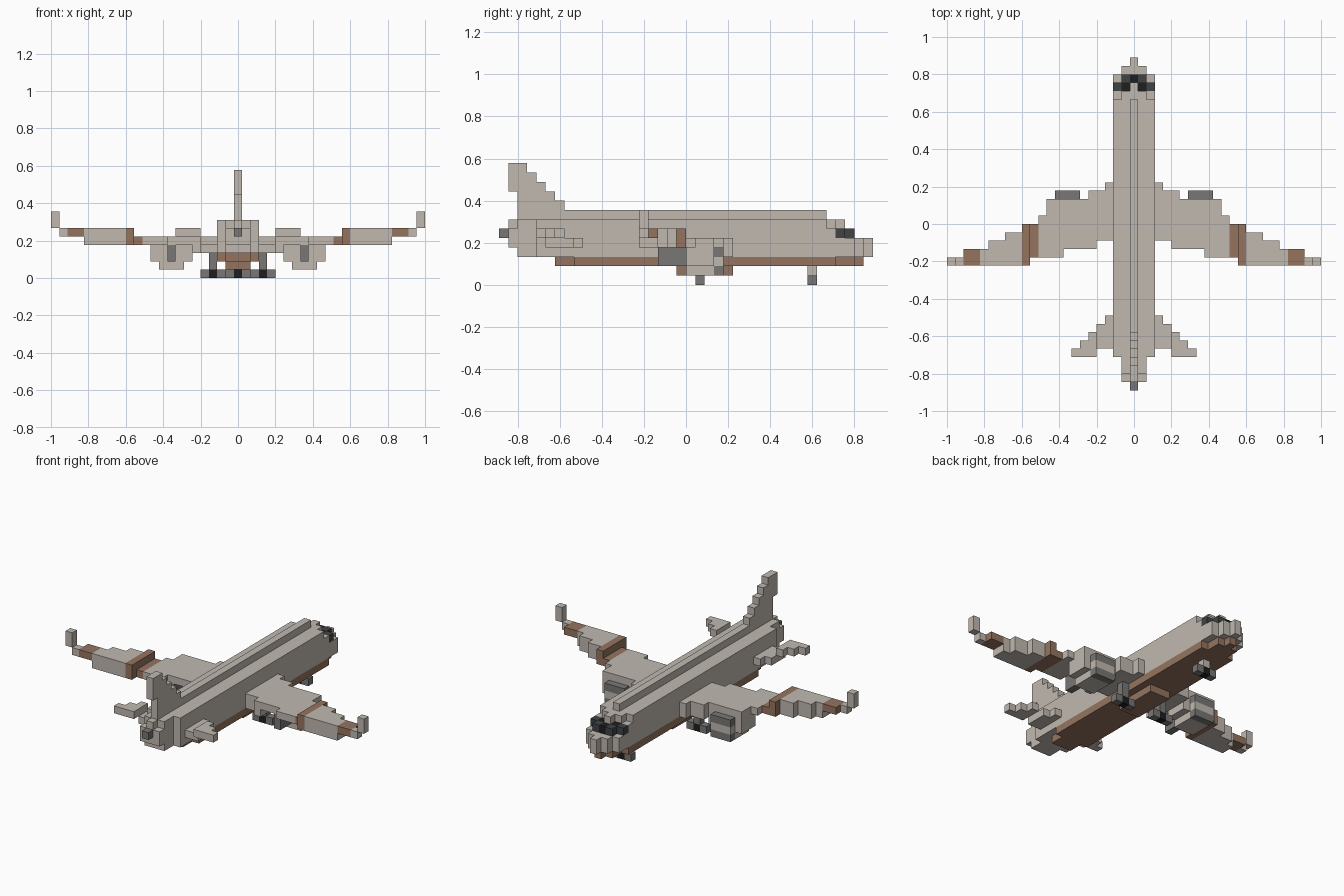
import bpy
import bmesh
from mathutils import Matrix, Vector

default_cube = bpy.data.objects.get("Cube")
if default_cube:
    bpy.data.objects.remove(default_cube, do_unlink=True)

UNIT = 2 / 45          # edge of one block
HALF_LENGTH = 20       # blocks from the tail tip to the middle


def make_material(name, red, green, blue):
    material = bpy.data.materials.new(name)
    material.use_nodes = True
    colour = (red, green, blue, 1)
    material.diffuse_color = colour
    material.node_tree.nodes["Principled BSDF"].inputs["Base Color"].default_value = colour
    return material


hull_grey = make_material("warm light grey", .53, .485, .435)
brown = make_material("brown", .3, .175, .115)
metal = make_material("mid grey", .19, .185, .18)
glass = make_material("dark grey", .053, .055, .06)
black = make_material("black", .013, .013, .014)


def build_part(name, material, blocks, mirrored=False):
    """Blocks are (x, y, z) spans of grid cells, both ends included."""
    mesh = bpy.data.meshes.new(name)
    bm = bmesh.new()
    for side in ((1, -1) if mirrored else (1,)):
        for spans in blocks:
            low = Vector([span[0] for span in spans])
            high = Vector([span[1] for span in spans])
            centre = (low + high) / 2 + Vector((0, .5 - HALF_LENGTH, .5))
            centre.x *= side
            size = high - low + Vector((1, 1, 1))
            matrix = Matrix.Translation(centre * UNIT) @ Matrix.Diagonal((*(size * UNIT), 1))
            bmesh.ops.create_cube(bm, size=1, matrix=matrix)
    bm.to_mesh(mesh)
    bm.free()
    mesh.materials.append(material)
    part = bpy.data.objects.new(name, mesh)
    bpy.context.collection.objects.link(part)
    return part


def wide(half_width):
    return (-half_width, half_width)


def one(cell):
    return (cell, cell)


# Fuselage, with its stepped nose and tail
build_part("fuselage", hull_grey, [
    (wide(2), (4, 34), (3, 6)),
    (wide(2), one(35), (3, 5)),
    (wide(1), one(35), one(6)),
    (wide(2), (36, 37), (3, 4)),
    (wide(0), one(36), (5, 6)),
])
build_part("nose", hull_grey, [
    (wide(1), one(38), (3, 4)),
    (wide(0), one(39), (3, 4)),
])
build_part("tail_cone", hull_grey, [
    (wide(1), (2, 3), (3, 6)),
    (wide(1), one(1), (4, 5)),
    (wide(0), one(1), one(6)),
])
build_part("tail_exhaust", metal, [(wide(0), one(0), one(5))])
build_part("spine", hull_grey, [(wide(0), (7, 34), one(7))])

# Brown underside
build_part("belly", brown, [
    (wide(1), (6, 7), one(2)),
    (wide(2), (8, 35), one(2)),
    (wide(1), (36, 37), one(2)),
    (wide(0), one(38), one(2)),
    (wide(1), (19, 24), one(1)),
])

# Cockpit glass
build_part("side_windows", glass, [
    (one(2), one(36), one(5)),
    (one(1), one(37), one(5)),
], True)
build_part("front_window", black, [(wide(0), one(37), one(5))])
build_part("corner_windows", black, [(one(1), one(36), one(5))], True)

# Stepped tail fin
fin = [(wide(0), one(1), (10, 12)), (wide(0), one(2), (7, 12))]
fin += [(wide(0), one(step), (7, 14 - step)) for step in range(3, 7)]
build_part("tail_fin", hull_grey, fin)

# Swept tailplanes
tailplane = [(one(x), (5, 11 - x), one(4)) for x in (3, 4)]
tailplane += [(one(x), (4, 11 - x), one(5)) for x in (5, 6, 7)]
build_part("tailplanes", hull_grey, tailplane, True)

# Wings, stepping back towards the tips
build_part("inner_wings", hull_grey, [
    (one(3), (18, 24), (3, 4)),
    (one(4), (18, 23), (3, 4)),
    (one(5), (17, 23), (3, 4)),
    (one(6), (17, 22), one(4)),
    ((7, 8), (17, 22), one(4)),
    (one(9), (16, 21), one(4)),
    ((10, 11), (16, 20), one(4)),
], True)
build_part("wing_joint_bands", brown, [
    (one(12), (16, 19), one(4)),
    (one(13), (15, 19), (4, 5)),
], True)
build_part("outer_wings", hull_grey, [
    ((14, 15), (15, 18), (4, 5)),
    ((16, 17), (15, 17), (4, 5)),
    (one(18), (15, 16), (4, 5)),
], True)
build_part("wing_end_bands", brown, [((19, 20), (15, 16), one(5))], True)
build_part("winglets", hull_grey, [
    (one(21), one(15), one(5)),
    (one(22), one(15), (6, 7)),
], True)

# Engines
build_part("engine_pods", hull_grey, [
    ((7, 9), (20, 22), (1, 3)),
    (one(6), (20, 22), (2, 3)),
    (one(10), (20, 22), (2, 3)),
    (one(9), one(22), one(4)),
    (one(10), (21, 22), one(4)),
    ((7, 9), one(23), one(2)),
], True)
build_part("engine_intakes", metal, [
    ((7, 9), one(23), one(1)),
    ((7, 9), one(23), one(3)),
], True)
build_part("engine_exhausts", metal, [(one(8), (17, 19), (2, 3))], True)

# Landing gear
build_part("main_struts", metal, [(one(3), one(21), (1, 2))], True)
build_part("main_wheels", metal, [(one(x), one(21), one(0)) for x in (2, 4)], True)
build_part("main_hubs", black, [(one(3), one(21), one(0))], True)
build_part("nose_strut", hull_grey, [(wide(0), one(33), one(1))])
build_part("nose_wheels", metal, [(one(1), one(33), one(0))], True)
build_part("nose_hub", black, [(wide(0), one(33), one(0))])
